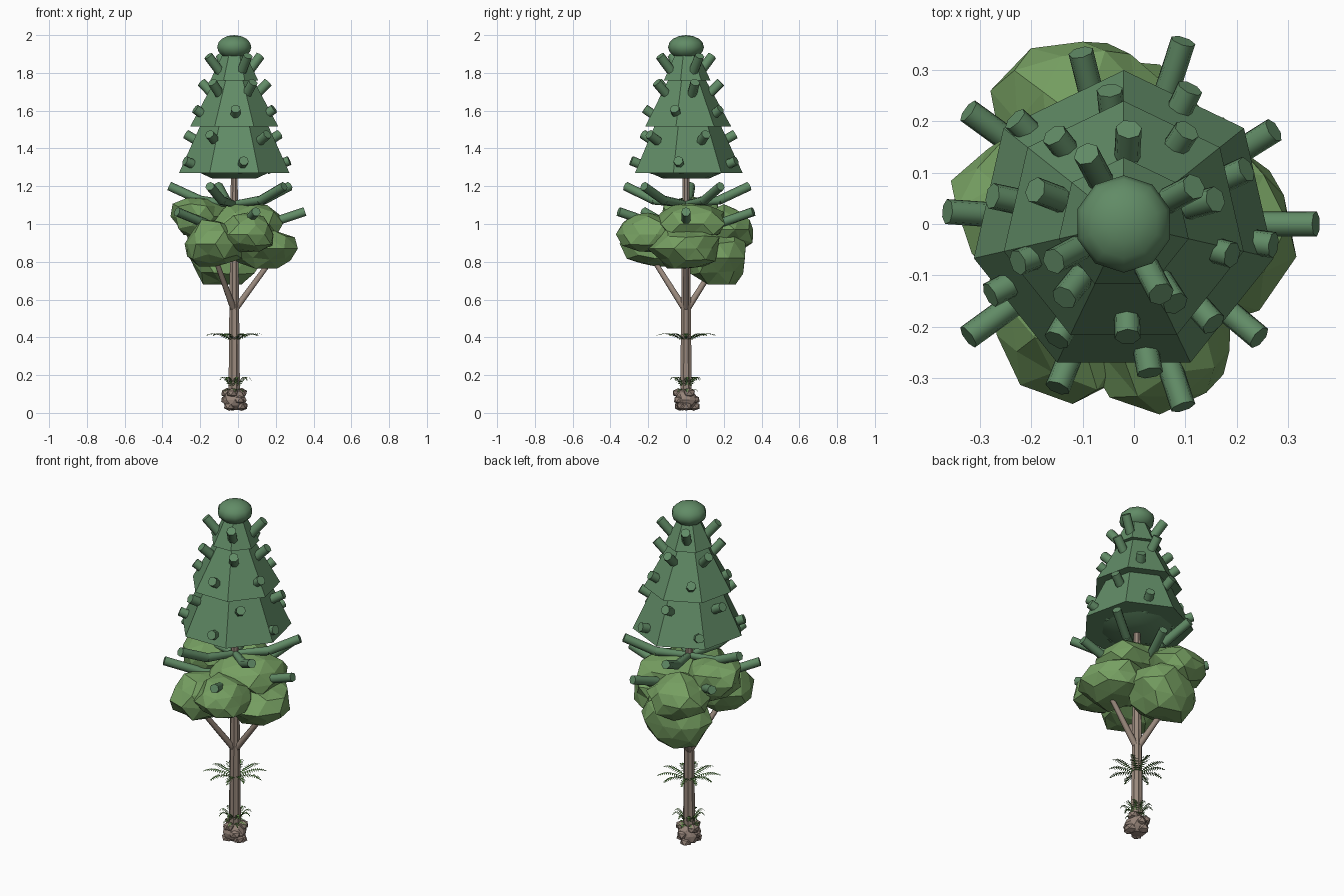
import bpy, bmesh, math, random
from mathutils import Vector

random.seed(7)
cube = bpy.data.objects.get("Cube")
if cube:
    bpy.data.objects.remove(cube, do_unlink=True)

AXIS = Vector((-0.02, 0, 0))


def material(name, rgb):
    m = bpy.data.materials.new(name)
    m.use_nodes = True
    m.diffuse_color = (*rgb, 1)
    m.node_tree.nodes["Principled BSDF"].inputs["Base Color"].default_value = (*rgb, 1)
    return m


PINE = material("pine green", (0.12, 0.26, 0.133))
LEAF = material("leaf green", (0.18, 0.345, 0.12))
BARK = material("bark brown", (0.32, 0.25, 0.203))
ROCK = material("rock brown", (0.3, 0.228, 0.19))
FERN = material("fern green", (0.12, 0.3, 0.065))


def finish(bm, name, mat, smooth_below=0):
    """Make the object; edges sharper than smooth_below degrees stay sharp."""
    mesh = bpy.data.meshes.new(name)
    for f in bm.faces:
        f.smooth = smooth_below > 0
    bm.to_mesh(mesh)
    bm.free()
    if smooth_below:
        mesh.set_sharp_from_angle(angle=math.radians(smooth_below))
    mesh.materials.append(mat)
    obj = bpy.data.objects.new(name, mesh)
    bpy.context.collection.objects.link(obj)


def polar(r, deg, z):
    a = math.radians(deg)
    return AXIS + Vector((r * math.cos(a), r * math.sin(a), z))


def rod(bm, a, b, r1, r2, sides=7):
    """Capped tapered cylinder from a to b."""
    d = b - a
    new = bmesh.ops.create_cone(bm, cap_ends=True, segments=sides, radius1=r1,
                                radius2=r2, depth=d.length)["verts"]
    rot = d.to_track_quat('Z', 'Y').to_matrix()
    for v in new:
        v.co = rot @ v.co + (a + b) / 2


def blob(bm, center, size, rough, detail=2):
    """Faceted lump with jittered corners and a flattened underside."""
    new = bmesh.ops.create_icosphere(bm, subdivisions=detail, radius=1)["verts"]
    for v in new:
        k = random.uniform(1 - rough, 1 + rough * 0.6)
        v.co = v.co * k
        v.co.z = max(v.co.z, -0.85)
        v.co = Vector(center) + Vector([c * s for c, s in zip(v.co, size)])


def loft(bm, rings):
    """Skin a stack of equal rings of points and cap both ends."""
    rings = [[bm.verts.new(p) for p in ring] for ring in rings]
    count = len(rings[0])
    for lo, hi in zip(rings, rings[1:]):
        for i in range(count):
            j = (i + 1) % count
            bm.faces.new((lo[i], lo[j], hi[j], hi[i]))
    bm.faces.new(rings[0][::-1])
    bm.faces.new(rings[-1])


# Fluted trunk
bm = bmesh.new()
loft(bm, [[polar(r * (1 if i % 2 else 0.88), i * 22.5, z) for i in range(16)]
          for z, r in ((0.09, 0.033), (0.55, 0.028), (1.28, 0.019))])
finish(bm, "trunk", BARK)

# Forked limbs holding the leaf canopy
bm = bmesh.new()
for deg in (0, 120, 240):
    rod(bm, polar(0, deg, 0.54), polar(0.22, deg, 0.84), 0.018, 0.013)
finish(bm, "limbs", BARK, 65)

# Rock at the foot
bm = bmesh.new()
blob(bm, (-0.02, 0, 0.068), (0.066, 0.064, 0.062), 0.12)
for i in range(10):
    p = polar(0.042, i * 77, 0.035 + 0.07 * (i % 3) / 2)
    blob(bm, p, (0.034, 0.034, 0.028), 0.12, 1)
finish(bm, "rock_base", ROCK)

# Leaf canopy: (centre, half sizes)
canopy = [
    ((0.125, 0.0, 0.87), (0.185, 0.19, 0.125)),
    ((-0.12, -0.165, 0.895), (0.16, 0.17, 0.14)),
    ((0.05, -0.20, 0.945), (0.16, 0.165, 0.11)),
    ((-0.07, 0.17, 0.82), (0.20, 0.17, 0.165)),
    ((-0.10, 0.20, 0.97), (0.175, 0.18, 0.125)),
    ((-0.21, 0.03, 1.04), (0.15, 0.17, 0.12)),
    ((0.04, 0.03, 1.0), (0.21, 0.20, 0.115)),
]
bm = bmesh.new()
for center, size in canopy:
    blob(bm, center, size, 0.17)
finish(bm, "leaf_canopy", LEAF)

# Three seven-sided pine tiers: z low, z high, radius low, radius high
for n, (z0, z1, r0, r1) in enumerate(((1.27, 1.53, 0.30, 0.18),
                                      (1.515, 1.77, 0.24, 0.10),
                                      (1.76, 1.9, 0.13, 0.062))):
    bm = bmesh.new()
    loft(bm, [[polar(r, 90 + i * 360 / 7, z) for i in range(7)]
              for z, r in ((z0, r0), (z1, r1))])
    finish(bm, f"pine_tier_{n + 1}", PINE)

# Shallow cap under the lowest tier
bm = bmesh.new()
rod(bm, polar(0, 0, 1.24), polar(0, 0, 1.275), 0.12, 0.2, 10)
finish(bm, "tier_underside", PINE, 60)

# Rounded crown
bm = bmesh.new()
bmesh.ops.create_uvsphere(bm, u_segments=10, v_segments=8, radius=0.095)
for v in bm.verts:
    v.co = Vector((v.co.x, v.co.y, v.co.z * 0.67)) + polar(0, 0, 1.9363)
finish(bm, "crown", PINE, 60)

# Stubs on the tiers: count, first angle, tip radius, tip height, slope
bm = bmesh.new()
for count, start, r, z, slope in ((4, 28, 0.155, 1.89, 50),
                                  (5, 15, 0.185, 1.75, 45),
                                  (5, 56, 0.22, 1.61, 35),
                                  (5, 24, 0.262, 1.475, 30),
                                  (5, 64, 0.295, 1.335, 22)):
    s = math.radians(slope)
    for i in range(count):
        deg = start + i * 360 / count
        rod(bm, polar(r - 0.13 * math.cos(s), deg, z - 0.13 * math.sin(s)),
            polar(r, deg, z), 0.026, 0.026)
finish(bm, "pine_stubs", PINE, 65)

# Long bent boughs below the tiers
bm = bmesh.new()
for start, path in ((32, ((0, 1.105), (0.18, 1.125), (0.345, 1.2))),
                    (0, ((0, 0.98), (0.18, 1.0), (0.375, 1.065)))):
    for i in range(5):
        pts = [polar(r, start + i * 72, z) for r, z in path]
        for a, b, r1 in zip(pts, pts[1:], (0.018, 0.025)):
            rod(bm, a, b, r1, 0.025)
finish(bm, "pine_boughs", PINE, 65)


def fern(name, fronds, reach, base, rise, droop, leaf):
    """Ring of arching fronds with paired pointed leaflets facing up."""
    bm = bmesh.new()
    steps = 14
    for n in range(fronds):
        deg = n * 360 / fronds + random.uniform(-8, 8)
        length = reach * random.uniform(0.85, 1)
        side = polar(1, deg + 90, 0) - AXIS
        out = polar(1, deg, 0) - AXIS
        pts = []
        for k in range(steps + 1):
            t = k / steps
            z = base + rise * math.sin(math.pi * 0.7 * t) - droop * t * t
            pts.append(polar(0.015 + (length - 0.015) * t, deg, z))
        for k in range(steps):
            a, b = pts[k], pts[k + 1]
            w = side * 0.0015
            bm.faces.new([bm.verts.new(p) for p in (a - w, b - w, b + w, a + w)])
            span = leaf * math.sin(math.pi * (0.15 + 0.8 * k / steps))
            for s in (-1, 1):
                tip = a + side * s * span + out * span * 0.5 - Vector((0, 0, span * 0.2))
                bm.faces.new([bm.verts.new(p) for p in (a, a.lerp(b, 0.85), tip)])
    bm.normal_update()
    bmesh.ops.reverse_faces(bm, faces=[f for f in bm.faces if f.normal.z < 0])
    finish(bm, name, FERN)


fern("upper_fern", 10, 0.175, 0.385, 0.042, 0.012, 0.025)
fern("lower_fern", 9, 0.095, 0.125, 0.07, 0.01, 0.019)
fern("moss_fern", 8, 0.07, 0.115, 0.02, 0.02, 0.018)
